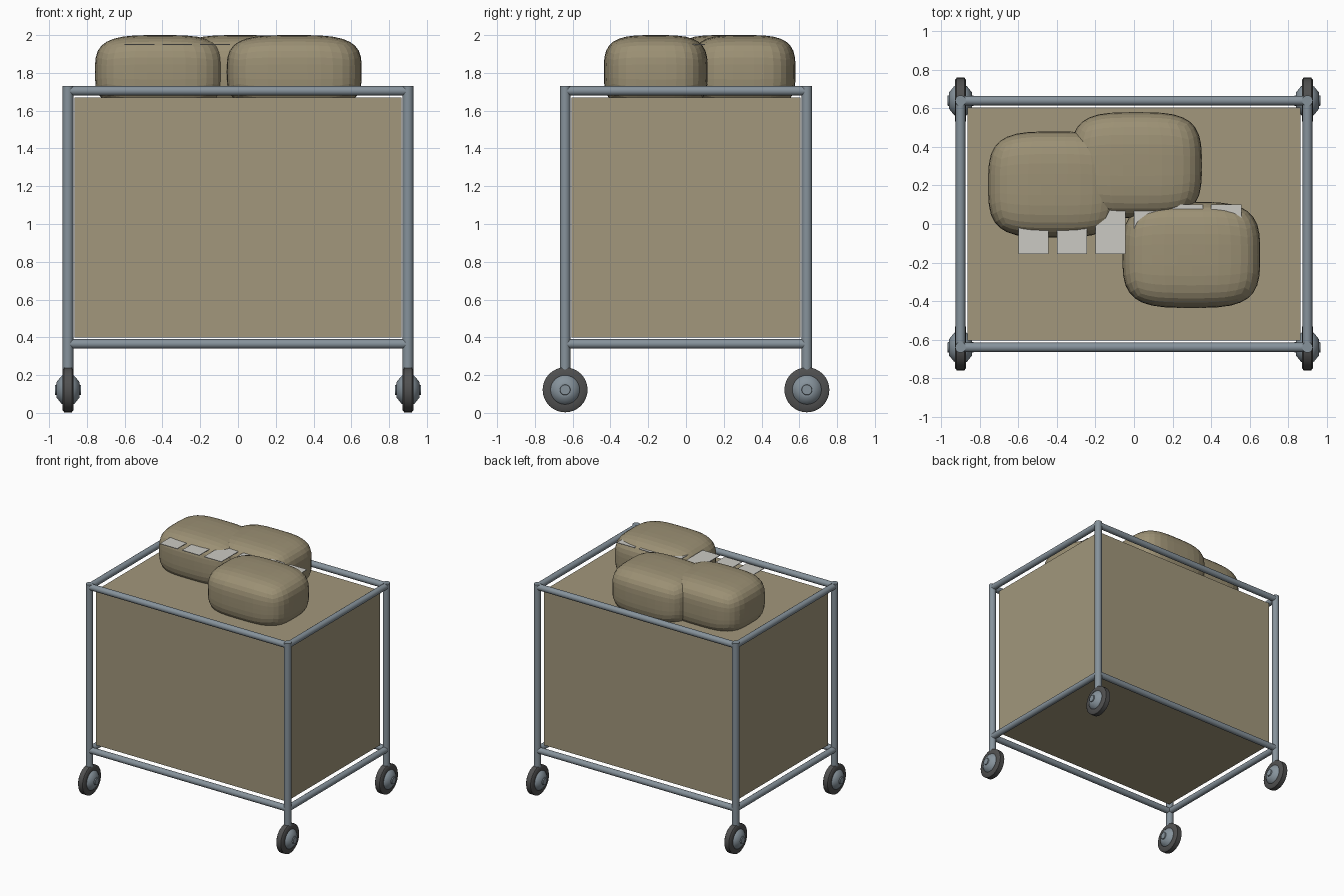
import bpy, bmesh, math
from mathutils import Vector, Matrix

if "Cube" in bpy.data.objects:
    bpy.data.objects.remove(bpy.data.objects["Cube"], do_unlink=True)


def material(name, rgb):
    m = bpy.data.materials.new(name)
    m.use_nodes = True
    m.diffuse_color = (*rgb, 1)
    bsdf = next(n for n in m.node_tree.nodes if n.type == 'BSDF_PRINCIPLED')
    bsdf.inputs["Base Color"].default_value = (*rgb, 1)
    bsdf.inputs["Roughness"].default_value = 0.7
    return m


CANVAS = material("canvas", (0.36, 0.31, 0.20))
CLOTH = material("bag cloth", (0.33, 0.28, 0.175))
STEEL = material("steel", (0.24, 0.29, 0.33))
RUBBER = material("rubber", (0.08, 0.08, 0.08))
PAPER = material("paper", (0.60, 0.59, 0.55))


def add_object(name, bm, mat, smooth=False):
    mesh = bpy.data.meshes.new(name)
    bmesh.ops.recalc_face_normals(bm, faces=bm.faces)
    bm.to_mesh(mesh)
    bm.free()
    mesh.materials.append(mat)
    ob = bpy.data.objects.new(name, mesh)
    bpy.context.collection.objects.link(ob)
    if smooth:
        bpy.ops.object.select_all(action='DESELECT')
        ob.select_set(True)
        bpy.context.view_layer.objects.active = ob
        bpy.ops.object.shade_smooth_by_angle(angle=math.radians(40))
    return ob


def box(name, low, high, mat):
    low, high = Vector(low), Vector(high)
    bm = bmesh.new()
    bmesh.ops.create_cube(bm, size=1)
    for v in bm.verts:
        v.co = (low + high) / 2 + v.co * (high - low)
    return add_object(name, bm, mat)


def tube(name, start, end, radius):
    start, end = Vector(start), Vector(end)
    axis = end - start
    bm = bmesh.new()
    turn = Matrix.Translation((start + end) / 2) @ axis.to_track_quat('Z', 'Y').to_matrix().to_4x4()
    bmesh.ops.create_cone(bm, cap_ends=True, segments=16, radius1=radius,
                          radius2=radius, depth=axis.length, matrix=turn)
    return add_object(name, bm, STEEL, True)


def lathe_x(name, profile, centre, mat):
    """Spin (x, radius) points about the wheel axle."""
    bm = bmesh.new()
    verts = [bm.verts.new((x, 0, r)) for x, r in profile]
    edges = [bm.edges.new(pair) for pair in zip(verts, verts[1:])]
    bmesh.ops.spin(bm, geom=verts + edges, cent=(0, 0, 0), axis=(1, 0, 0),
                   angle=math.tau, steps=32)
    bmesh.ops.remove_doubles(bm, verts=bm.verts, dist=0.0005)
    bmesh.ops.translate(bm, verts=bm.verts, vec=centre)
    return add_object(name, bm, mat, True)


def bag(name, low, high, power=3.5):
    """Pillow shape: a cube grid pushed onto a rounded box."""
    low, high = Vector(low), Vector(high)
    bm = bmesh.new()
    bmesh.ops.create_cube(bm, size=2)
    bmesh.ops.subdivide_edges(bm, edges=bm.edges[:], cuts=9, use_grid_fill=True)
    for v in bm.verts:
        p = v.co.copy()
        size = sum(abs(c) ** power for c in p) ** (1 / power)
        v.co = (low + high) / 2 + (p / size) * (high - low) / 2
    return add_object(name, bm, CLOTH)


# Canvas body
box("canvas_body", (-0.865, -0.605, 0.40), (0.865, 0.605, 1.67), CANVAS)

# Frame posts and wheels
X, Y, AXLE = 0.90, 0.64, 0.122
tire = [(-0.028, 0.075), (-0.028, 0.108), (-0.020, 0.119), (0.020, 0.119),
        (0.028, 0.108), (0.028, 0.075)]
half_hub = [(0.026, 0.078), (0.034, 0.074), (0.060, 0.042), (0.060, 0.028),
            (0.068, 0.026), (0.068, 0)]
hub = [(-x, r) for x, r in reversed(half_hub)] + half_hub
for sx, side in ((1, "left"), (-1, "right")):
    for sy, end in ((-1, "front"), (1, "back")):
        tag = f"{end}_{side}"
        tube(f"{tag}_post", (sx * X, sy * Y, AXLE), (sx * X, sy * Y, 1.73), 0.028)
        lathe_x(f"{tag}_tire", tire, (sx * X, sy * Y, AXLE), RUBBER)
        lathe_x(f"{tag}_hub", hub, (sx * X, sy * Y, AXLE), STEEL)

# Upper and lower rails
for level, z in (("upper", 1.705), ("lower", 0.365)):
    for s, end, side in ((-1, "front", "right"), (1, "back", "left")):
        tube(f"{level}_{end}_rail", (-X, s * Y, z), (X, s * Y, z), 0.025)
        tube(f"{level}_{side}_rail", (s * X, -Y, z), (s * X, Y, z), 0.025)

# Bags on top
bag("front_bag", (-0.06, -0.435, 1.61), (0.655, 0.115, 2.0))
bag("right_bag", (-0.757, -0.07, 1.61), (-0.07, 0.48, 2.0))
bag("back_bag", (-0.33, 0.03, 1.61), (0.352, 0.58, 2.0))

# Row of paper sheets between the bags
for i in range(6):
    x = -0.6 + 0.2 * i
    box(f"paper_sheet_{i + 1}", (x, -0.155, 1.948), (x + 0.157, 0.10, 1.953), PAPER)
